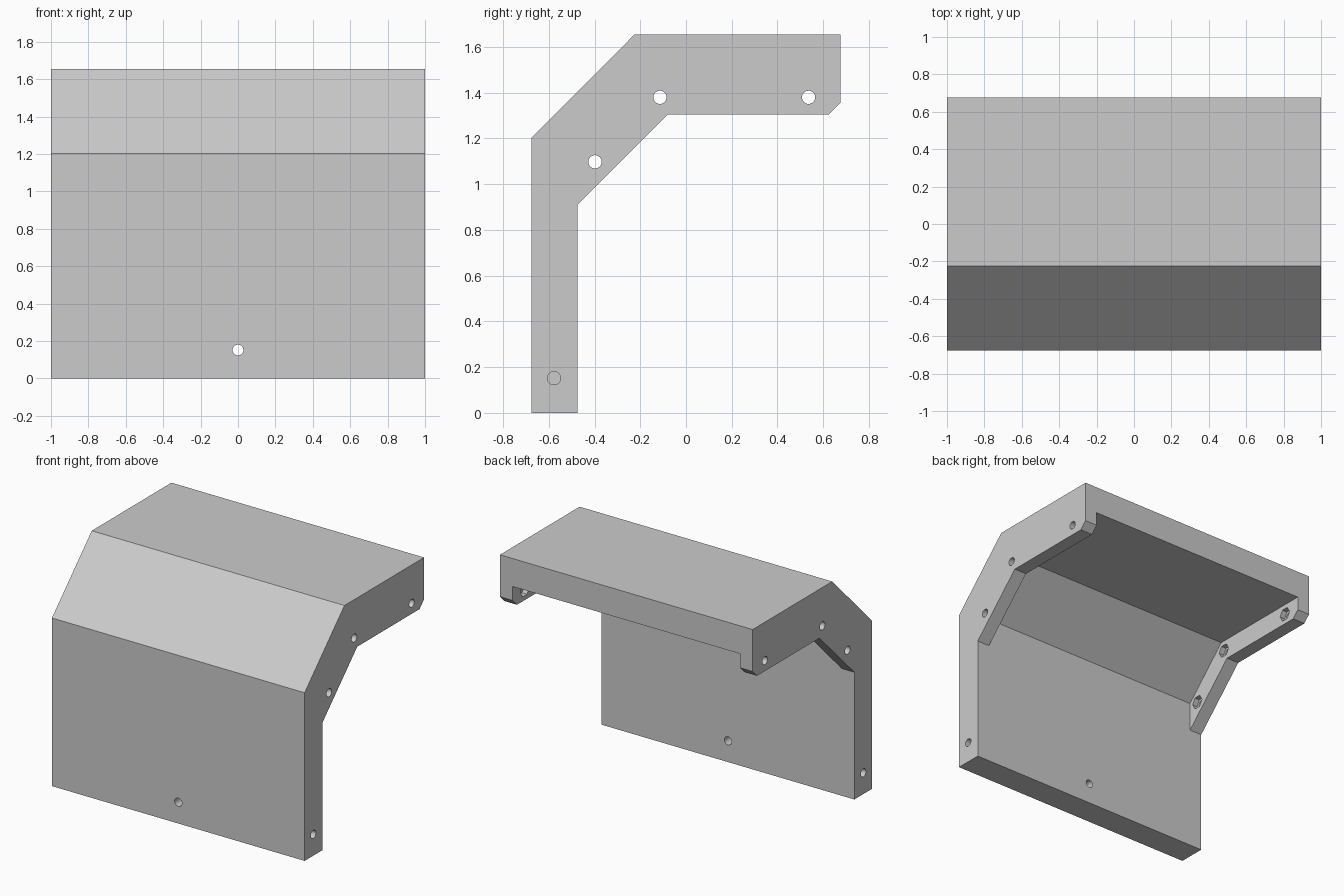
import bpy, bmesh, math
from mathutils import Matrix

if "Cube" in bpy.data.objects:
    bpy.data.objects.remove(bpy.data.objects["Cube"])


def make_object(name, bm):
    bmesh.ops.recalc_face_normals(bm, faces=bm.faces)
    mesh = bpy.data.meshes.new(name)
    bm.to_mesh(mesh)
    bm.free()
    ob = bpy.data.objects.new(name, mesh)
    bpy.context.collection.objects.link(ob)
    return ob


def prism(name, profile, half_width):
    """Extrude a (y, z) profile along x, centred on x = 0."""
    bm = bmesh.new()
    face = bm.faces.new([bm.verts.new((-half_width, y, z)) for y, z in profile])
    side = bmesh.ops.extrude_face_region(bm, geom=[face])
    moved = [g for g in side["geom"] if isinstance(g, bmesh.types.BMVert)]
    bmesh.ops.translate(bm, verts=moved, vec=(2 * half_width, 0, 0))
    return make_object(name, bm)


def rod(name, centre, radius, length, axis, sides=32):
    """Round or hexagonal rod along x or y."""
    turn = Matrix.Rotation(math.pi / 2, 4, "Y" if axis == "X" else "X")
    bm = bmesh.new()
    bmesh.ops.create_cone(bm, cap_ends=True, segments=sides, radius1=radius,
                          radius2=radius, depth=length,
                          matrix=Matrix.Translation(centre) @ turn)
    return make_object(name, bm)


# Bent cover, solid across its full width
cover = prism("bent_cover", [
    (-0.675, 0), (-0.675, 1.203), (-0.225, 1.655), (0.675, 1.655),
    (0.675, 1.355), (0.625, 1.305), (-0.08, 1.305), (-0.475, 0.91),
    (-0.475, 0)], 1.0)

# Hollow between the two side flanges, leaving a 0.2 thick sheet
cutters = [prism("pocket_cutter", [
    (-0.475, 0.7), (-0.475, 1.12), (-0.142, 1.455), (0.9, 1.455),
    (0.9, 0.7)], 0.9)]

# Flange bolt holes with hexagonal nut recesses on the inner faces
for y, z in [(-0.398, 1.098), (-0.114, 1.38), (0.536, 1.38)]:
    cutters.append(rod("nut_cutter", (0, y, z), 0.05, 1.88, "X", 6))
    cutters.append(rod("bolt_cutter", (0, y, z), 0.029, 2.4, "X"))

# Blind holes low on both ends, and one through hole in the front
for s in (-1, 1):
    cutters.append(rod("blind_cutter", (s, -0.577, 0.152), 0.029, 0.6, "X"))
cutters.append(rod("front_cutter", (0, -0.575, 0.152), 0.029, 0.6, "Y"))

for cutter in cutters:
    cutter.hide_render = True
    mod = cover.modifiers.new(cutter.name, "BOOLEAN")
    mod.operation = "DIFFERENCE"
    mod.solver = "EXACT"
    mod.object = cutter

# Keep the finished cover and drop the cutters
depsgraph = bpy.context.evaluated_depsgraph_get()
result = bpy.data.meshes.new_from_object(cover.evaluated_get(depsgraph))
cover.modifiers.clear()
cover.data = result
for cutter in cutters:
    bpy.data.objects.remove(cutter)

# Smooth hole walls, sharp edges elsewhere
bpy.context.view_layer.objects.active = cover
cover.select_set(True)
bpy.ops.object.shade_smooth_by_angle(angle=math.radians(30))
